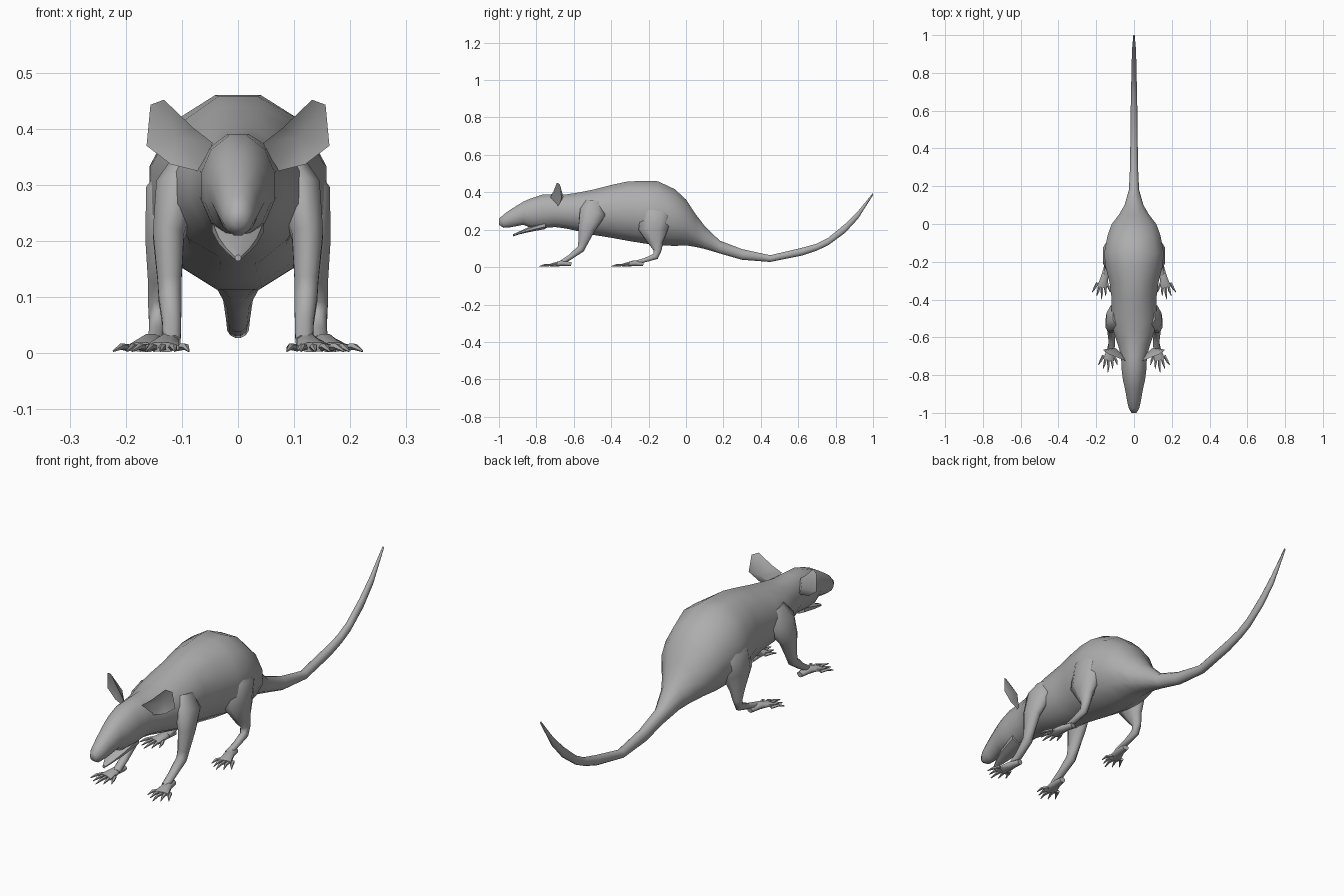
import bpy, bmesh, math
from mathutils import Vector

if "Cube" in bpy.data.objects:
    bpy.data.objects.remove(bpy.data.objects["Cube"])

fur = bpy.data.materials.new("grey_fur")
fur.diffuse_color = (0.42, 0.42, 0.42, 1)
fur.use_nodes = True
fur.node_tree.nodes["Principled BSDF"].inputs["Base Color"].default_value = fur.diffuse_color


def finish(name, bm, angle=60):
    bmesh.ops.recalc_face_normals(bm, faces=bm.faces)
    me = bpy.data.meshes.new(name)
    bm.to_mesh(me)
    bm.free()
    ob = bpy.data.objects.new(name, me)
    bpy.context.collection.objects.link(ob)
    me.materials.append(fur)
    bpy.ops.object.select_all(action='DESELECT')
    ob.select_set(True)
    bpy.context.view_layer.objects.active = ob
    bpy.ops.object.shade_smooth_by_angle(angle=math.radians(angle))
    return ob


def skin(bm, rings):
    """Join rings of points into a closed tube."""
    vs = [[bm.verts.new(p) for p in r] for r in rings]
    n = len(vs[0])
    for a, b in zip(vs, vs[1:]):
        for i in range(n):
            j = (i + 1) % n
            bm.faces.new((a[i], a[j], b[j], b[i]))
    bm.faces.new(vs[0])
    bm.faces.new(vs[-1])


def loft(bm, stations, n=12):
    """Upright oval slices: (y, half width, bottom z, top z)."""
    rings = []
    for y, w, zb, zt in stations:
        c, h = (zb + zt) / 2, (zt - zb) / 2
        rings.append([(w * math.sin(t), y, c + h * math.cos(t))
                      for t in (2 * math.pi * (i + 0.5) / n for i in range(n))])
    skin(bm, rings)


def limb(bm, path, n=8):
    """Tube across a path of (x, y, z, half width, half depth)."""
    pts = [Vector(p[:3]) for p in path]
    rings = []
    for i, p in enumerate(path):
        d = (pts[min(i + 1, len(pts) - 1)] - pts[max(i - 1, 0)]).normalized()
        side = (Vector((1, 0, 0)) - d * d.x).normalized()
        up = d.cross(side)
        rings.append([pts[i] + side * p[3] * math.cos(t) + up * p[4] * math.sin(t)
                      for t in (2 * math.pi * (k + 0.5) / n for k in range(n))])
    skin(bm, rings)


# Head, trunk and tail in one skin
bm = bmesh.new()
loft(bm, [
    (-1.0, .014, .225, .258), (-.975, .029, .209, .283), (-.94, .037, .211, .308),
    (-.87, .05, .224, .352), (-.83, .06, .207, .370), (-.77, .068, .205, .390),
    (-.70, .071, .211, .394), (-.64, .088, .203, .392), (-.57, .112, .187, .403),
    (-.49, .125, .167, .42), (-.40, .122, .152, .444), (-.31, .134, .135, .464),
    (-.22, .158, .12, .466), (-.15, .163, .111, .465), (-.06, .145, .108, .422),
    (.0, .122, .112, .366), (.05, .082, .105, .288), (.10, .052, .095, .222),
    (.18, .028, .072, .143), (.30, .022, .038, .097), (.45, .02, .027, .064),
    (.62, .018, .061, .104), (.70, .016, .088, .126), (.76, .015, .116, .157),
    (.85, .013, .182, .231), (.92, .011, .258, .300), (1.0, .004, .385, .397)])
finish("body_and_tail", bm)

# Lower jaw, hanging slightly open
bm = bmesh.new()
loft(bm, [(-.925, .006, .164, .176), (-.89, .022, .175, .192),
          (-.84, .037, .186, .215), (-.75, .05, .202, .25)], 8)
finish("lower_jaw", bm, 40)


def foot(bm, x, y, turn, wide):
    """Flat paw with five pointed toes, reaching towards -y."""
    limb(bm, [(x, y + .05, .016, .014, .012), (x + turn * .02, y, .020, .021, .016),
              (x + turn * .055, y - .055, .011, wide, .009)])
    for k in range(5):
        s = k - 2
        bx = x + turn * .055 + s * wide * .42
        ln = .075 - .012 * abs(s)
        by = y - .045 + .007 * abs(s)
        limb(bm, [(bx, by, .010, .008, .007),
                  (bx + s * .007, by - ln * .55, .012, .007, .006),
                  (bx + s * .012 + turn * .012, by - ln, .004, .0015, .002)], 5)


for s, label in ((1, "left"), (-1, "right")):
    # Front leg
    bm = bmesh.new()
    limb(bm, [(.085 * s, -.49, .345, .03, .05), (.108 * s, -.50, .29, .042, .075),
              (.124 * s, -.53, .21, .03, .05), (.122 * s, -.551, .13, .023, .028),
              (.121 * s, -.562, .098, .022, .022), (.118 * s, -.62, .053, .018, .015),
              (.118 * s, -.67, .022, .017, .013)])
    foot(bm, .118 * s, -.665, s * .3, .032)
    finish(label + "_front_leg", bm)

    # Hind leg with thigh
    bm = bmesh.new()
    limb(bm, [(.09 * s, -.15, .35, .03, .05), (.115 * s, -.16, .28, .054, .09),
              (.125 * s, -.175, .20, .044, .085), (.135 * s, -.16, .13, .028, .042),
              (.142 * s, -.152, .09, .02, .023), (.143 * s, -.162, .058, .017, .019),
              (.145 * s, -.22, .037, .015, .012), (.147 * s, -.28, .022, .015, .011)])
    foot(bm, .147 * s, -.28, s * .4, .029)
    finish(label + "_hind_leg", bm)

    # Cupped ear: rim with a hollow front and a domed back
    bm = bmesh.new()
    rim = [(.045, -.725, .375), (.08, -.71, .402), (.132, -.69, .452), (.156, -.675, .443),
           (.163, -.665, .37), (.12, -.675, .337), (.06, -.69, .322)]
    rv = [bm.verts.new((x * s, y, z)) for x, y, z in rim]
    front = bm.verts.new((.11 * s, -.674, .385))
    back = bm.verts.new((.10 * s, -.655, .375))
    for i in range(len(rv)):
        j = (i + 1) % len(rv)
        bm.faces.new((rv[i], rv[j], front))
        bm.faces.new((rv[j], rv[i], back))
    finish(label + "_ear", bm, 50)
